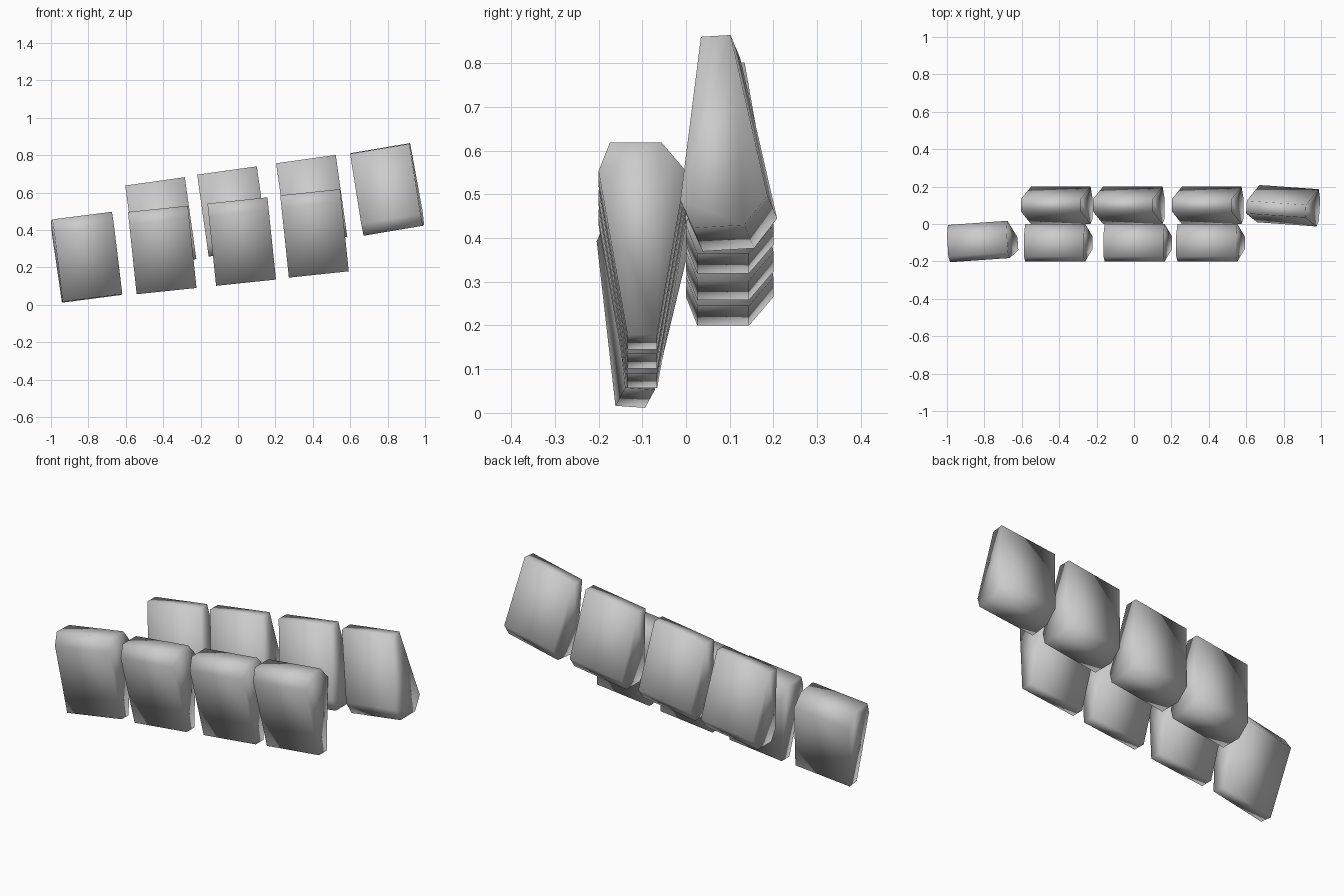
import bpy, bmesh
from math import radians
from mathutils import Euler

if "Cube" in bpy.data.objects:
    bpy.data.objects.remove(bpy.data.objects["Cube"])

WIDTH = 0.322
# Key cross-section (y, z): narrow tip at the bottom, chamfered broad end on top
PROFILE = [(-0.034, -0.221), (0.034, -0.221), (0.1, 0.155),
           (0.044, 0.221), (-0.074, 0.221), (-0.1, 0.155)]


def block(name, loc, roll, tilt, yaw, flip=1):
    """Extrude the wedge profile along x; flip=-1 points the tip upward."""
    bm = bmesh.new()
    verts = [bm.verts.new((-WIDTH / 2, y, z * flip)) for y, z in PROFILE]
    face = bm.faces.new(verts)
    ext = bmesh.ops.extrude_face_region(bm, geom=[face])
    moved = [g for g in ext["geom"] if isinstance(g, bmesh.types.BMVert)]
    bmesh.ops.translate(bm, vec=(WIDTH, 0, 0), verts=moved)
    bmesh.ops.recalc_face_normals(bm, faces=bm.faces)
    for f in bm.faces:
        f.smooth = True
    mesh = bpy.data.meshes.new(name)
    bm.to_mesh(mesh)
    bm.free()
    ob = bpy.data.objects.new(name, mesh)
    ob.location = loc
    ob.rotation_euler = Euler([radians(a) for a in (roll, -tilt, yaw)])
    bpy.context.collection.objects.link(ob)


# Front row, tips down; the outermost block is slightly twisted
block("front_block_1", (-0.809, -0.103, 0.253), -4, 7.3, 4)
for i, (x, z) in enumerate([(-0.405, 0.293), (0.02, 0.338), (0.409, 0.382)]):
    block(f"front_block_{i + 2}", (x, -0.1, z), 0, 6, 0)

# Back row, tips up; the outermost block is slightly twisted
for i, (x, z) in enumerate([(-0.413, 0.441), (-0.028, 0.499), (0.394, 0.56)]):
    block(f"back_block_{i + 1}", (x, 0.1, z), 0, 8, 0, -1)
block("back_block_4", (0.797, 0.09, 0.618), 3.5, 9.5, -4, -1)
